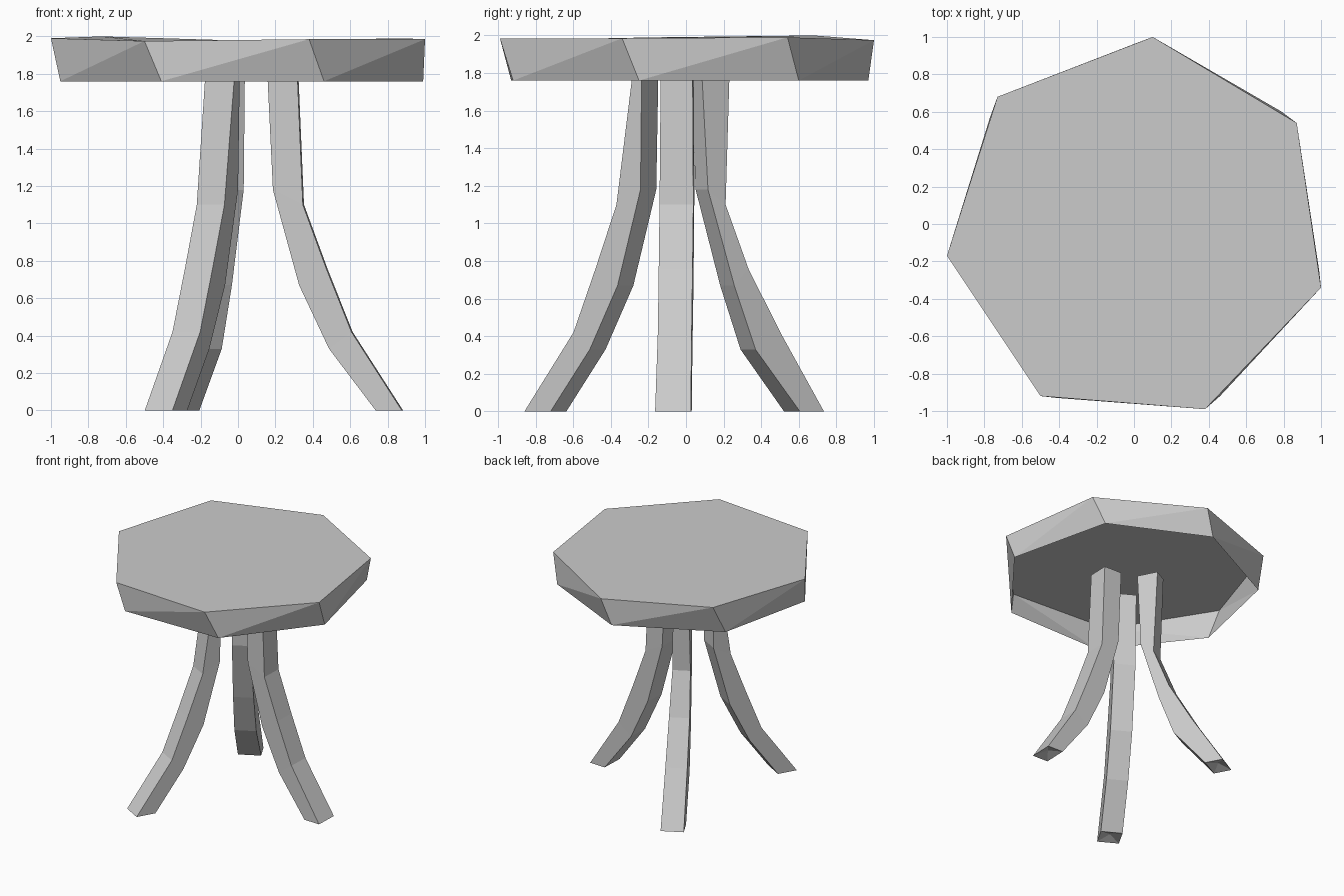
import bpy, bmesh
from math import radians
from mathutils import Matrix, Vector

cube = bpy.data.objects.get("Cube")
if cube:
    bpy.data.objects.remove(cube, do_unlink=True)

grey = bpy.data.materials.new("plain_grey")
grey.use_nodes = True
grey.diffuse_color = (0.6, 0.6, 0.6, 1)
bsdf = grey.node_tree.nodes["Principled BSDF"]
bsdf.inputs["Base Color"].default_value = (0.6, 0.6, 0.6, 1)
bsdf.inputs["Roughness"].default_value = 0.9


def finish(name, bm):
    """Turn a bmesh into a flat shaded grey object."""
    bmesh.ops.recalc_face_normals(bm, faces=bm.faces[:])
    mesh = bpy.data.meshes.new(name)
    bm.to_mesh(mesh)
    bm.free()
    mesh.materials.append(grey)
    obj = bpy.data.objects.new(name, mesh)
    bpy.context.collection.objects.link(obj)


# Seat: a rough seven-sided shell, open below, with a rim twisted into triangles
upper = [(-1, -.17, 1.99), (-.5, -.92, 1.975), (.38, -.99, 1.985), (1, -.34, 1.985),
         (.87, .54, 1.99), (.10, 1, 1.975), (-.73, .68, 2)]
lower = [(-.95, -.24), (-.41, -.93), (.46, -.92), (.99, -.25),
         (.79, .6), (.02, .97), (-.77, .57)]
bm = bmesh.new()
top = [bm.verts.new(p) for p in upper]
base = [bm.verts.new((x, y, 1.76)) for x, y in lower]
bm.faces.new(top)
for i in range(len(top)):
    j = (i + 1) % len(top)
    bm.faces.new((base[i], top[j], top[i]))
    bm.faces.new((base[i], base[j], top[j]))
finish("seat", bm)

# Legs: four-sided bars that splay outwards, bending at these heights
outer_z = [1.8, 1.1, .76, .42, 0]
inner_z = [1.8, 1.18, .67, .33, 0]


def leg(name, angle, centre, outer, inner, halves):
    """Outer and inner reach and half width are given for each bend."""
    bm = bmesh.new()
    rings = []
    for ro, zo, ri, zi, h in zip(outer, outer_z, inner, inner_z, halves):
        corners = [(ro, -h, zo), (ro, h, zo), (ri, h, zi), (ri, -h, zi)]
        rings.append([bm.verts.new(p) for p in corners])
    for a, b in zip(rings, rings[1:]):
        for i in range(4):
            j = (i + 1) % 4
            bm.faces.new((a[i], a[j], b[j], b[i]))
    bm.faces.new(rings[0])
    # Shallow hollow under the foot
    foot = bm.faces.new(rings[-1][::-1])
    hollow = bmesh.ops.poke(bm, faces=[foot])["verts"][0]
    hollow.co.z = .03
    place = Matrix.Translation(Vector((*centre, 0))) @ Matrix.Rotation(radians(angle), 4, "Z")
    bm.transform(place)
    finish(name, bm)


leg("left_leg", -2, (.04, -.04),
    [.28, .31, .435, .57, .84], [.12, .15, .29, .45, .70], [.085, .09, .09, .09, .095])
leg("front_leg", -119.6, (.02, -.035),
    [.235, .337, .465, .60, .90], [.18, .19, .33, .50, .74], [.09, .085, .085, .085, .085])
leg("back_leg", 118, (.04, -.05),
    [.287, .258, .39, .58, .84], [.12, .152, .305, .43, .695], [.06, .07, .08, .085, .09])
